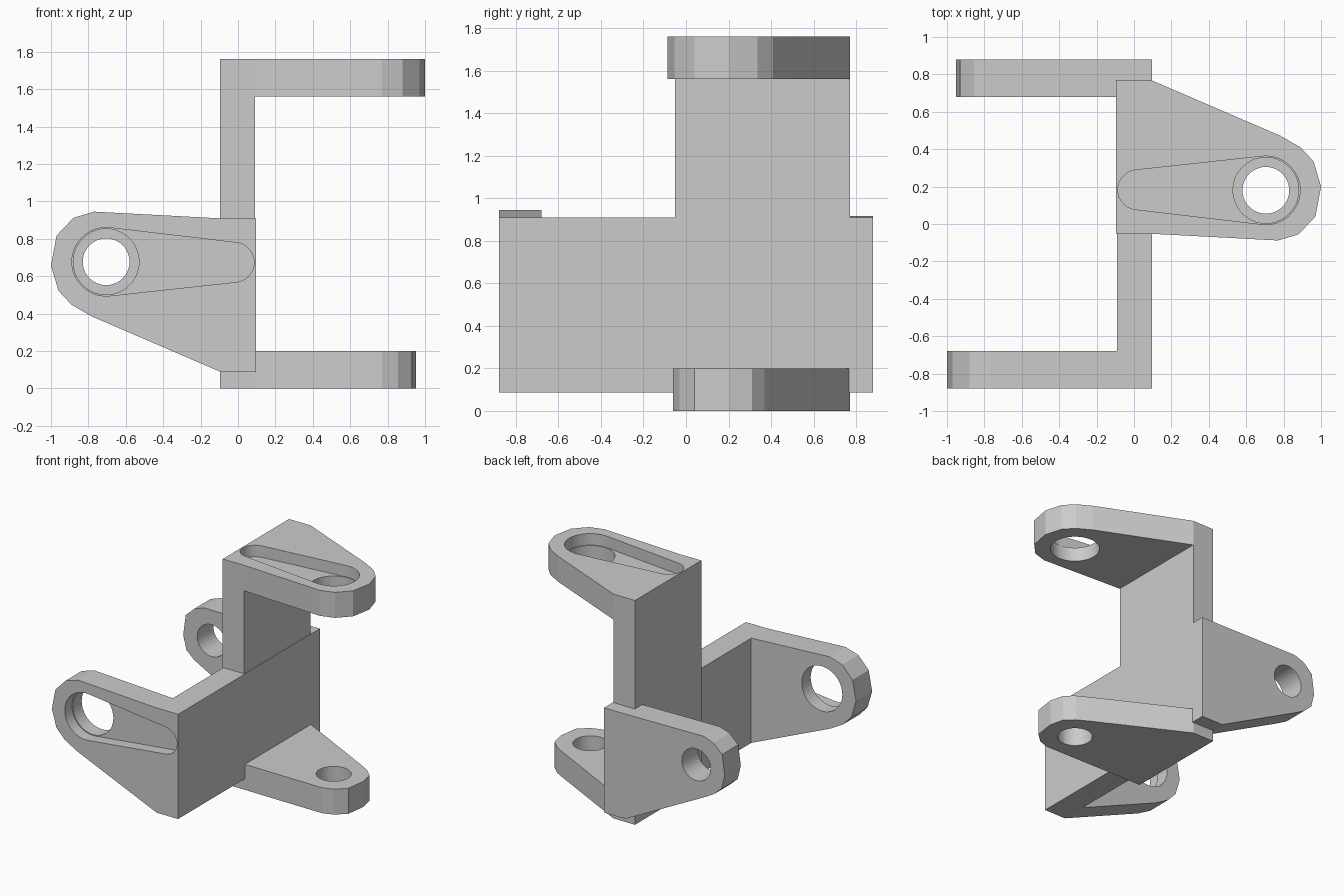
import bpy, bmesh, math
from mathutils import Matrix, Vector

if "Cube" in bpy.data.objects:
    bpy.data.objects.remove(bpy.data.objects["Cube"])

HUB = Vector((0.705, 0.18))      # pivot hole centre in the arm plane
X0, X1 = -0.096, 0.09            # web thickness
H, T = 1.76, 0.2                 # bracket height, arm thickness


def prism(name, pts, z0, z1):
    """Extrude a flat outline from z0 to z1."""
    bm = bmesh.new()
    face = bm.faces.new([bm.verts.new((p[0], p[1], z0)) for p in pts])
    ext = bmesh.ops.extrude_face_region(bm, geom=[face])
    bmesh.ops.translate(bm, vec=(0, 0, z1 - z0),
                        verts=[v for v in ext["geom"] if isinstance(v, bmesh.types.BMVert)])
    bmesh.ops.recalc_face_normals(bm, faces=bm.faces)
    me = bpy.data.meshes.new(name)
    bm.to_mesh(me)
    bm.free()
    ob = bpy.data.objects.new(name, me)
    bpy.context.collection.objects.link(ob)
    return ob


def arc(c, r, a0, a1, n):
    return [(c[0] + r * math.cos(math.radians(a0 + (a1 - a0) * i / n)),
             c[1] + r * math.sin(math.radians(a0 + (a1 - a0) * i / n))) for i in range(n + 1)]


def combine(base, other, op):
    """Apply a boolean and discard the second solid."""
    mod = base.modifiers.new("combine", 'BOOLEAN')
    mod.operation, mod.object, mod.solver = op, other, 'EXACT'
    bpy.context.view_layer.objects.active = base
    bpy.ops.object.modifier_apply(modifier=mod.name)
    bpy.data.objects.remove(other)


def circle(r):
    return arc(HUB, r, 0, 360, 40)[:-1]


# Arm outlines: straight root at the web, faceted rounded tip
root = [(X0, 0.77), (X0, -0.052), (X1, -0.052)]
wide_tip = [(0.77, -0.088), (0.88, -0.055), (0.97, 0.04), (1.0, 0.2),
            (0.96, 0.335), (0.89, 0.41), (0.78, 0.473), (X1, 0.77)]
narrow_tip = [(0.77, -0.06), (0.855, -0.03), (0.93, 0.04), (0.952, 0.2),
              (0.925, 0.31), (0.86, 0.37), (0.77, 0.42), (X1, 0.77)]

# U-shaped bracket: web plus recessed arm and plain arm
bracket = prism("upright_bracket",
                [(X0, -0.052), (X1, -0.052), (X1, 0.77), (X0, 0.77)], T / 2, H - T / 2)
combine(bracket, prism("wide_arm", root + wide_tip, H - T, H), 'UNION')
combine(bracket, prism("narrow_arm", root + narrow_tip, 0, T), 'UNION')

# Pivot holes and the teardrop recess
combine(bracket, prism("small_hole", circle(0.125), -0.1, T + 0.1), 'DIFFERENCE')
combine(bracket, prism("large_hole", circle(0.176), H - T - 0.1, H + 0.1), 'DIFFERENCE')
teardrop = arc(HUB, 0.183, -96, 96, 24) + arc((0.02, 0.183), 0.106, 96, 264, 18)
combine(bracket, prism("recess", teardrop, H - 0.09, H + 0.1), 'DIFFERENCE')

# Merge coplanar facets left by the booleans
bm = bmesh.new()
bm.from_mesh(bracket.data)
bmesh.ops.remove_doubles(bm, verts=bm.verts, dist=1e-5)
bmesh.ops.dissolve_limit(bm, angle_limit=0.005, verts=bm.verts, edges=bm.edges)
bm.to_mesh(bracket.data)
bm.free()

# Second identical bracket, turned through the first
cross = bracket.copy()
cross.data = bracket.data.copy()
cross.name = "sideways_bracket"
bpy.context.collection.objects.link(cross)
turn = Matrix(((-1, 0, 0, 0), (0, 0, -1, H / 2), (0, -1, 0, 0.857), (0, 0, 0, 1)))
cross.data.transform(turn)

# Weld both brackets into one solid
combine(bracket, cross, 'UNION')
bracket.name = "double_bracket"
